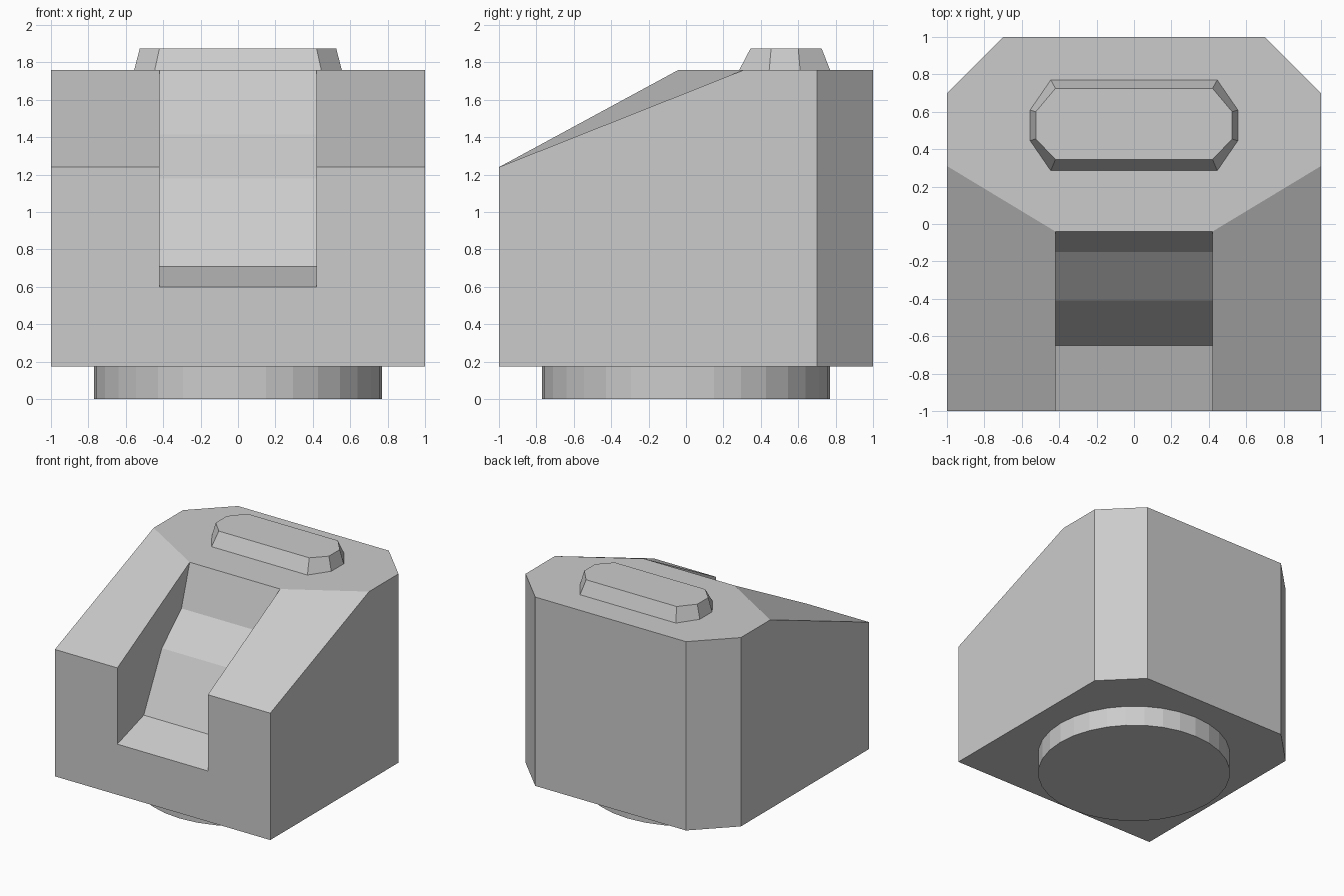
import bpy, bmesh, math

if "Cube" in bpy.data.objects:
    bpy.data.objects.remove(bpy.data.objects["Cube"])

def make(name, verts, faces):
    me = bpy.data.meshes.new(name)
    bm = bmesh.new()
    vs = [bm.verts.new(v) for v in verts]
    for f in faces:
        bm.faces.new([vs[i] for i in f])
    bmesh.ops.remove_doubles(bm, verts=bm.verts, dist=1e-5)
    bmesh.ops.recalc_face_normals(bm, faces=bm.faces)
    bm.to_mesh(me)
    bm.free()
    ob = bpy.data.objects.new(name, me)
    bpy.context.collection.objects.link(ob)
    return ob

def loft(name, rings):
    """Closed solid between two matching rings."""
    n = len(rings[0])
    sides = [(i, (i + 1) % n, n + (i + 1) % n, n + i) for i in range(n)]
    return make(name, rings[0] + rings[1],
                sides + [tuple(reversed(range(n))), tuple(range(n, 2 * n))])

LOW, FRONT, TOP, PAD = 0.175, 1.24, 1.76, 1.875
HALF = 0.42  # half width of the channel

# Body: right half, with a channel down the front, mirrored
channel = [(-1, 0.60), (-0.65, 0.71), (-0.41, 1.18), (-0.15, 1.415), (-0.04, TOP)]
polys = [[(x0, *a), (x1, *a), (x1, *b), (x0, *b)]
         for a, b in zip(channel, channel[1:]) for x0, x1 in [(0, HALF)]]
rim = [(HALF, y, z) for y, z in channel]
front_in, front_out = (HALF, -1, FRONT), (1, -1, FRONT)
shoulder = (1, 0.31, TOP)
base = [(0, -1), (1, -1), (1, 0.7), (0.7, 1), (0, 1)]
low = [(x, y, LOW) for x, y in base]
top = [(x, y, TOP) for x, y in base]
polys += [
    [front_in] + rim[::-1],                                   # channel wall
    [front_in, front_out, shoulder, rim[-1]],                 # sloped cheek
    [low[0], low[1], front_out, front_in, rim[0], (0, -1, 0.60)],  # front
    [low[1], low[2], top[2], shoulder, front_out],            # side
    [low[2], low[3], top[3], top[2]],                         # chamfer
    [low[3], low[4], top[4], top[3]],                         # back
    [(0, -0.04, TOP), rim[-1], shoulder] + top[2:],           # top
    low,                                                      # underside
]
verts, faces = [], []
for p in polys:
    faces.append(tuple(range(len(verts), len(verts) + len(p))))
    verts += p
body = make("body", verts, faces)
mirror = body.modifiers.new("mirror", 'MIRROR')
mirror.use_clip = True

# Raised pad with tapered sides
def pad_ring(x, xc, y0, y1, y2, y3, z):
    right = [(xc, y0, z), (x, y1, z), (x, y2, z), (xc, y3, z)]
    return right + [(-a, b, c) for a, b, c in reversed(right)]

loft("top_pad", [pad_ring(0.555, 0.445, 0.285, 0.445, 0.61, 0.77, TOP),
                 pad_ring(0.525, 0.42, 0.345, 0.455, 0.60, 0.725, PAD)])

# Round foot under the body
def circle(r, n, z):
    return [(r * math.cos(2 * math.pi * i / n), r * math.sin(2 * math.pi * i / n), z)
            for i in range(n)]

loft("round_foot", [circle(0.77, 32, 0), circle(0.77, 32, LOW)])
